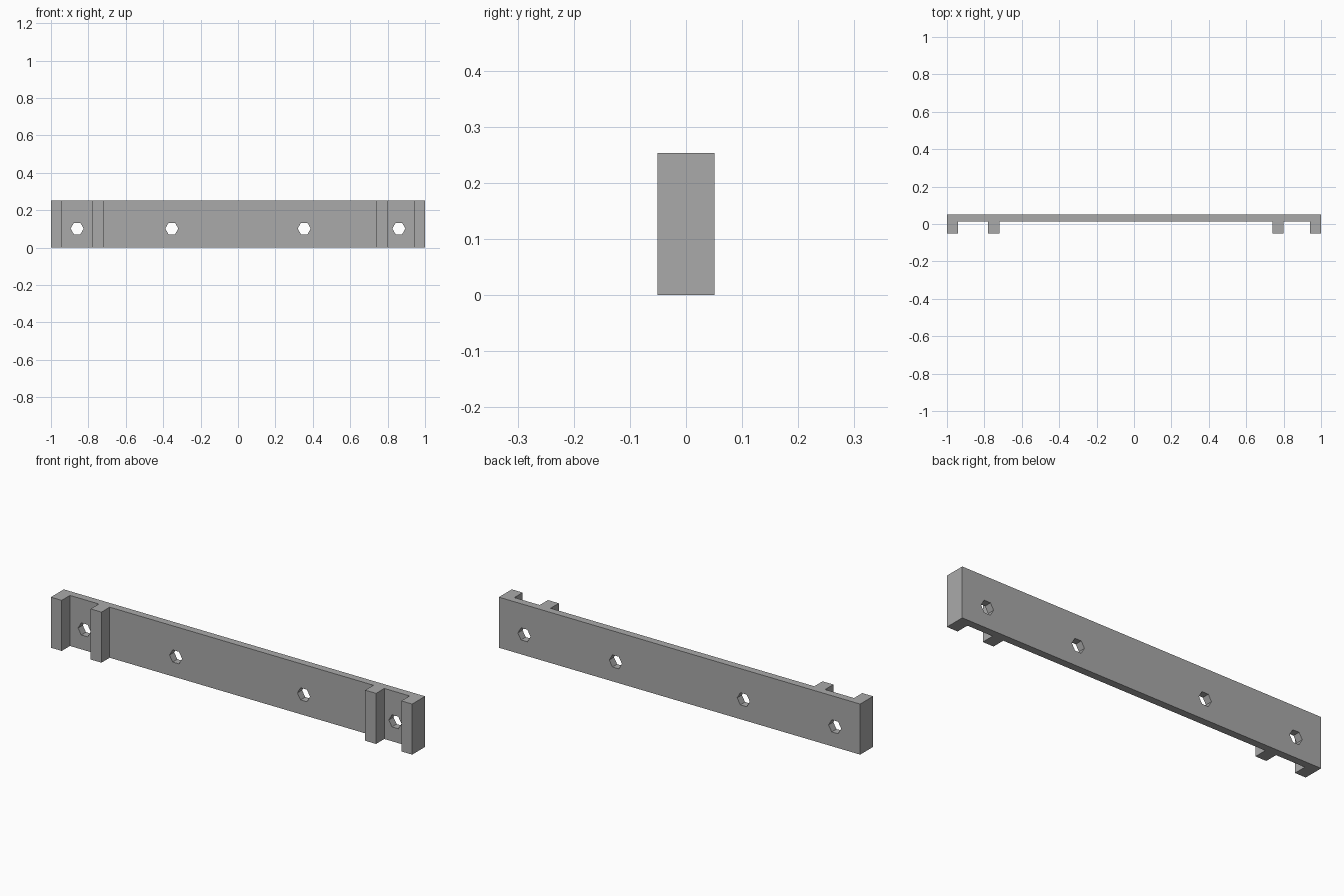
import bpy
import bmesh
from math import pi
from mathutils import Matrix, Vector

cube = bpy.data.objects.get("Cube")
if cube:
    bpy.data.objects.remove(cube, do_unlink=True)

HEIGHT = 0.253
BACK, PLATE_FRONT, RIB_FRONT = 0.051, 0.014, -0.051
RIBS = [(-1, -0.94), (-0.78, -0.72), (0.74, 0.80), (0.94, 1)]
HOLES = [-0.86, -0.354, 0.354, 0.86]
HOLE_Z, HOLE_RADIUS = 0.102, 0.035

grey = bpy.data.materials.new("mid grey")
grey.use_nodes = True
colour = (0.4, 0.4, 0.4, 1)
grey.diffuse_color = colour
grey.node_tree.nodes["Principled BSDF"].inputs["Base Color"].default_value = colour


def make_object(name, bm):
    bmesh.ops.recalc_face_normals(bm, faces=bm.faces[:])
    mesh = bpy.data.meshes.new(name)
    bm.to_mesh(mesh)
    bm.free()
    mesh.materials.append(grey)
    obj = bpy.data.objects.new(name, mesh)
    bpy.context.collection.objects.link(obj)
    return obj


# Plate and ribs: one plan outline, extruded upward
outline = [(1, BACK), (-1, BACK)]
for left, right in RIBS:
    outline += [(left, PLATE_FRONT), (left, RIB_FRONT),
                (right, RIB_FRONT), (right, PLATE_FRONT)]
# The end ribs are flush with the plate ends
outline = [p for p in outline if not (abs(p[0]) == 1 and p[1] == PLATE_FRONT)]

bm = bmesh.new()
base = bm.faces.new([bm.verts.new((x, y, 0)) for x, y in outline])
top = bmesh.ops.extrude_face_region(bm, geom=[base], use_keep_orig=True)
bmesh.ops.translate(bm, vec=Vector((0, 0, HEIGHT)),
                    verts=[v for v in top["geom"] if isinstance(v, bmesh.types.BMVert)])
bar = make_object("ribbed_mounting_bar", bm)

# Hexagonal screw holes, cut front to back
bm = bmesh.new()
for x in HOLES:
    place = (Matrix.Translation((x, 0, HOLE_Z)) @ Matrix.Rotation(pi / 2, 4, 'X')
             @ Matrix.Rotation(pi / 2, 4, 'Z'))
    prism = bmesh.ops.create_cone(bm, cap_ends=True, segments=6, radius1=HOLE_RADIUS,
                                  radius2=HOLE_RADIUS, depth=0.3, matrix=place)
cutter = make_object("hole_cutter", bm)
cutter.hide_render = True

cut = bar.modifiers.new("screw holes", 'BOOLEAN')
cut.operation = 'DIFFERENCE'
cut.solver = 'EXACT'
cut.object = cutter
bpy.context.view_layer.objects.active = bar
bpy.ops.object.modifier_apply(modifier=cut.name)
bpy.data.objects.remove(cutter, do_unlink=True)
